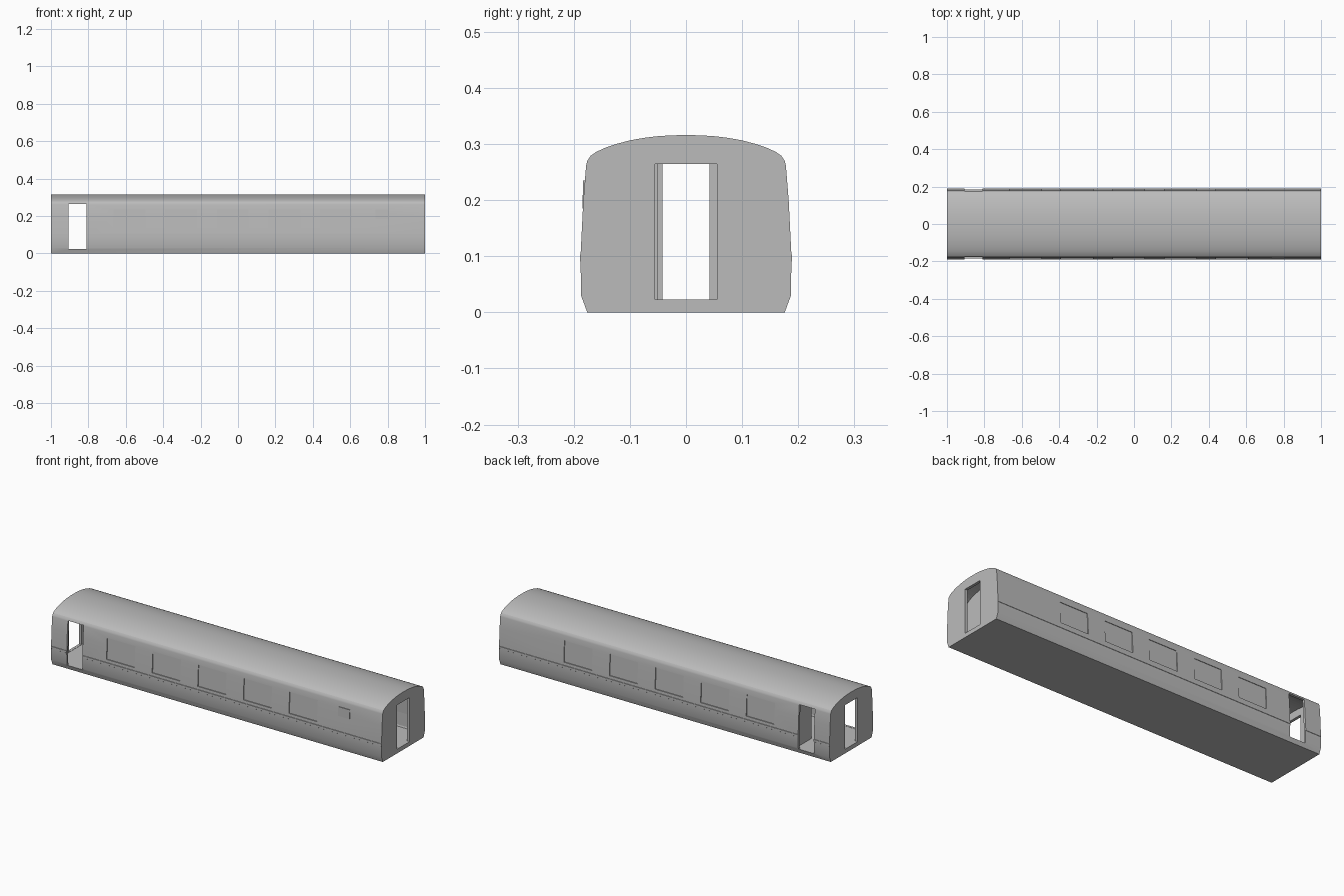
import bpy, bmesh, math

if "Cube" in bpy.data.objects:
    bpy.data.objects.remove(bpy.data.objects["Cube"])

grey = bpy.data.materials.new("body grey")
grey.diffuse_color = (0.5, 0.5, 0.5, 1)
grey.use_nodes = True
grey.node_tree.nodes["Principled BSDF"].inputs["Base Color"].default_value = grey.diffuse_color

# Half cross-section: sill, waist, eaves, then an arched roof
LOWER = [(0.176, 0.0), (0.187, 0.03), (0.188, 0.10), (0.183, 0.20), (0.178, 0.262)]
ROOF = [(0.176, 0.270), (0.170, 0.279), (0.160, 0.286), (0.145, 0.293), (0.125, 0.300),
        (0.10, 0.3065), (0.075, 0.311), (0.05, 0.314), (0.025, 0.3155), (0, 0.316)]
HALF = LOWER + ROOF
FLOOR, WALL = 0.022, 0.012


def wall_y(z):
    """Half width of the outside wall at height z."""
    for (y0, z0), (y1, z1) in zip(HALF, HALF[1:]):
        if z0 <= z <= z1:
            return y0 + (y1 - y0) * (z - z0) / (z1 - z0)
    return 0


def prism(name, pts, x0, x1):
    """Extrude a (y, z) outline along x."""
    bm = bmesh.new()
    a = [bm.verts.new((x0, y, z)) for y, z in pts]
    b = [bm.verts.new((x1, y, z)) for y, z in pts]
    bm.faces.new(a)
    bm.faces.new(b)
    for i in range(len(pts)):
        j = (i + 1) % len(pts)
        bm.faces.new((a[i], a[j], b[j], b[i]))
    bmesh.ops.recalc_face_normals(bm, faces=bm.faces)
    me = bpy.data.meshes.new(name)
    bm.to_mesh(me)
    bm.free()
    me.materials.append(grey)
    ob = bpy.data.objects.new(name, me)
    bpy.context.collection.objects.link(ob)
    return ob


def box(name, x0, x1, y0, y1, z0, z1):
    return prism(name, [(y0, z0), (y1, z0), (y1, z1), (y0, z1)], x0, x1)


def cut(ob, cutter):
    m = ob.modifiers.new("cut", 'BOOLEAN')
    m.operation, m.solver, m.object = 'DIFFERENCE', 'EXACT', cutter
    cutter.hide_render = True
    cutter.hide_set(True)


def mirrored(half):
    return half + [(-y, z) for y, z in reversed(half) if y > 0]


# Outer shell and hollow interior
body = prism("body_shell", mirrored(HALF), -1, 1)
inner = [(wall_y(FLOOR) - WALL, FLOOR)]
inner += [(y - WALL, z) for y, z in LOWER[1:]]
inner += [(y * 0.93, z - 0.011) for y, z in ROOF[1:]]
INSIDE = mirrored(inner)
cut(body, prism("interior_cutter", INSIDE, -0.985, 0.985))

# End doorways and the pair of side doorways
for s in (-1, 1):
    cut(body, box("end_door_cutter", s - 0.05, s + 0.05, -0.055, 0.055, FLOOR + 0.001, 0.264))
cut(body, box("side_door_cutter", -0.905, -0.81, -0.3, 0.3, FLOOR + 0.001, 0.264))

# Five shallow window recesses on each side, following the lean of the wall
for s in (-1, 1):
    for i in range(5):
        x = -0.58 + 0.276 * i
        pts = [(s * (wall_y(0.12) - 0.005), 0.12), (s * 0.22, 0.12),
               (s * 0.22, 0.235), (s * (wall_y(0.235) - 0.003), 0.235)]
        cut(body, prism("window_cutter", pts, x - 0.085, x + 0.085))

bpy.context.view_layer.objects.active = body
body.select_set(True)
bpy.ops.object.shade_smooth_by_angle(angle=math.radians(20))
# Booleans must act after the sharp edges are marked, so bake them here
for m in list(body.modifiers):
    bpy.ops.object.modifier_apply(modifier=m.name)

# Waist mouldings, interrupted by the side doorways
for s in (-1, 1):
    for x0, x1 in ((-1, -0.905), (-0.81, 1)):
        pts = [(s * 0.185, 0.088), (s * 0.1892, 0.091), (s * 0.1892, 0.103), (s * 0.185, 0.106)]
        prism("waist_moulding", pts, x0, x1)

# Small washroom window standing slightly proud of the front wall
prism("washroom_window", [(-0.178, 0.185), (-0.1845, 0.185), (-0.1835, 0.235), (-0.178, 0.235)],
      0.735, 0.805)

# Vestibule partition with a narrow doorway
part = prism("vestibule_partition", INSIDE, -0.79, -0.778)
cut(part, box("partition_cutter", -0.9, -0.7, -0.042, 0.042, FLOOR - 0.01, 0.27))

# Washroom compartment beside the corridor
room = prism("washroom_walls", INSIDE, 0.65, 0.90)
cut(room, box("corridor_cutter", 0.5, 1.1, -0.05, 0.4, 0, 0.5))
cut(room, box("washroom_hollow_cutter", 0.662, 0.888, -0.3, -0.06, 0.0, 0.5))
